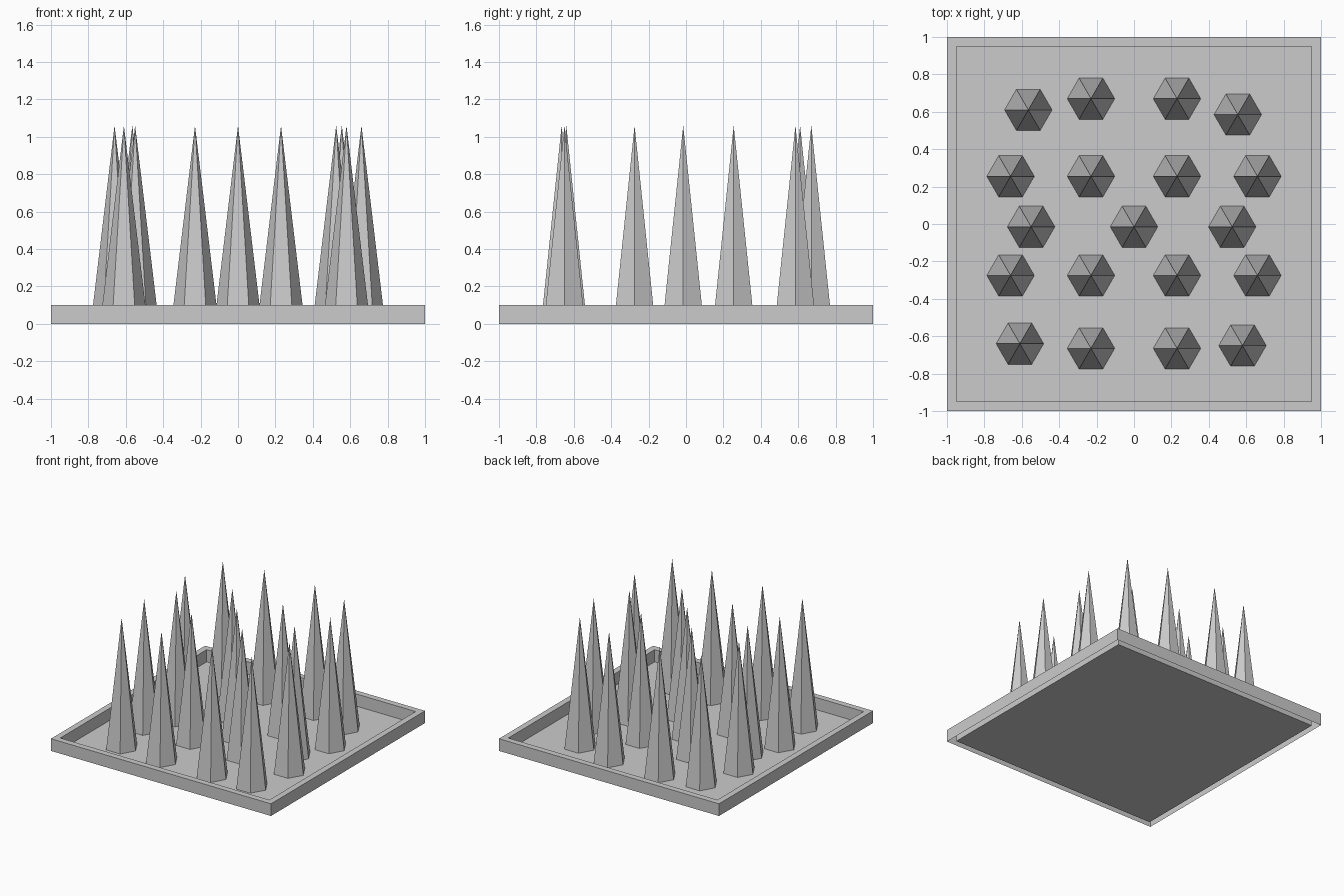
import bpy, bmesh

if "Cube" in bpy.data.objects:
    bpy.data.objects.remove(bpy.data.objects["Cube"])

def make_object(name, bm):
    mesh = bpy.data.meshes.new(name)
    bm.to_mesh(mesh)
    bm.free()
    obj = bpy.data.objects.new(name, mesh)
    bpy.context.collection.objects.link(obj)
    return obj

# Shallow tray: outer wall, rim, inner wall and floor, open underneath the rim
bm = bmesh.new()
rings = []
for half, z in [(1.0, 0.0), (1.0, 0.1), (0.95, 0.1), (0.95, 0.0)]:
    rings.append([bm.verts.new((sx * half, sy * half, z))
                  for sx, sy in [(-1, -1), (1, -1), (1, 1), (-1, 1)]])
for a, b in zip(rings, rings[1:]):
    for i in range(4):
        j = (i + 1) % 4
        bm.faces.new((a[i], a[j], b[j], b[i]))
bm.faces.new(rings[-1])
make_object("tray", bm)

# Six-sided spikes standing on the tray floor
RADIUS, HEIGHT = 0.127, 1.06
spots = [(-0.565, 0.61), (-0.23, 0.67), (0.23, 0.67), (0.555, 0.585),
         (-0.55, -0.015), (0, -0.015), (0.525, -0.015),
         (-0.61, -0.64), (-0.23, -0.665), (0.23, -0.665), (0.58, -0.65)]
spots += [(x, y) for y in (0.255, -0.275) for x in (-0.66, -0.23, 0.23, 0.66)]

for n, (x, y) in enumerate(spots, 1):
    bm = bmesh.new()
    base = bmesh.ops.create_circle(bm, segments=6, radius=RADIUS)["verts"]
    # put two corners of the hexagon on the x axis
    from math import cos, sin, pi
    for i, v in enumerate(base):
        v.co = (RADIUS * cos(i * pi / 3), RADIUS * sin(i * pi / 3), 0)
    tip = bm.verts.new((0, 0, HEIGHT))
    for i in range(6):
        bm.faces.new((base[i], base[(i + 1) % 6], tip))
    spike = make_object(f"spike_{n:02d}", bm)
    spike.location = (x, y, 0)
